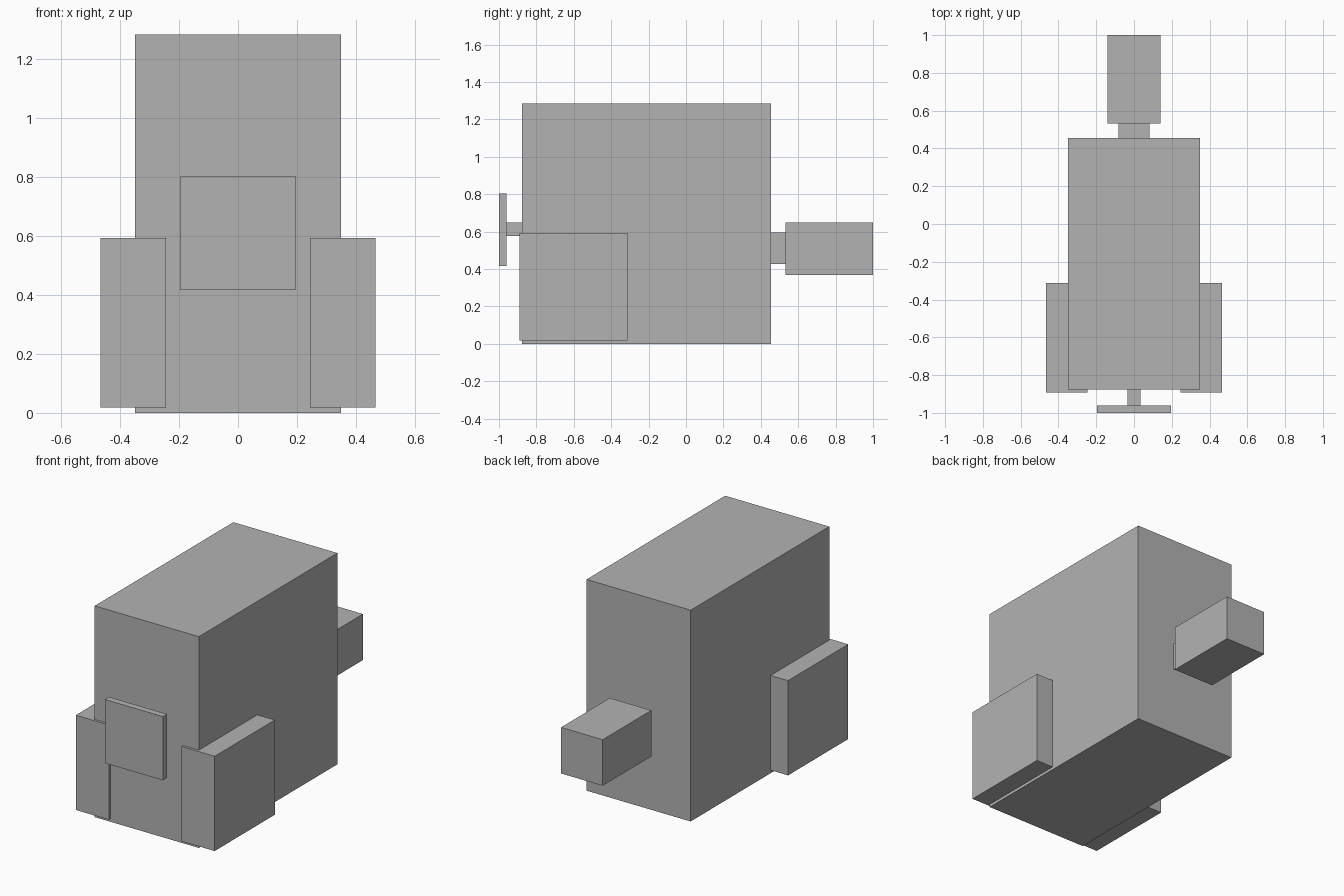
import bpy

cube = bpy.data.objects.get("Cube")
if cube:
    bpy.data.objects.remove(cube, do_unlink=True)

GREY = (0.45, 0.45, 0.45, 1.0)
grey = bpy.data.materials.new("plain_grey")
grey.use_nodes = True
grey.diffuse_color = GREY
for node in grey.node_tree.nodes:
    if node.type == 'BSDF_PRINCIPLED':
        node.inputs["Base Color"].default_value = GREY


def box(name, xs, ys, zs):
    """Flat-faced box between the given limits on each axis."""
    limits = (xs, ys, zs)
    bpy.ops.mesh.primitive_cube_add(size=1)
    obj = bpy.context.object
    obj.name = name
    for v in obj.data.vertices:
        v.co = [lo if c < 0 else hi for c, (lo, hi) in zip(v.co, limits)]
    obj.data.materials.append(grey)
    return obj


# Main block
box("body", (-0.35, 0.35), (-0.876, 0.455), (0.0, 1.284))

# Front plate on its short stem
box("front_stem", (-0.035, 0.035), (-0.962, -0.87), (0.576, 0.649))
box("front_plate", (-0.195, 0.195), (-1.0, -0.96), (0.417, 0.804))

# Rear block on its neck
box("rear_neck", (-0.083, 0.083), (0.45, 0.535), (0.428, 0.596))
box("rear_block", (-0.14, 0.14), (0.533, 1.0), (0.369, 0.649))

# Side blocks wrapping the lower front corners
for side, s in (("left", 1), ("right", -1)):
    box(side + "_side_block", sorted((s * 0.245, s * 0.467)),
        (-0.891, -0.313), (0.018, 0.594))
